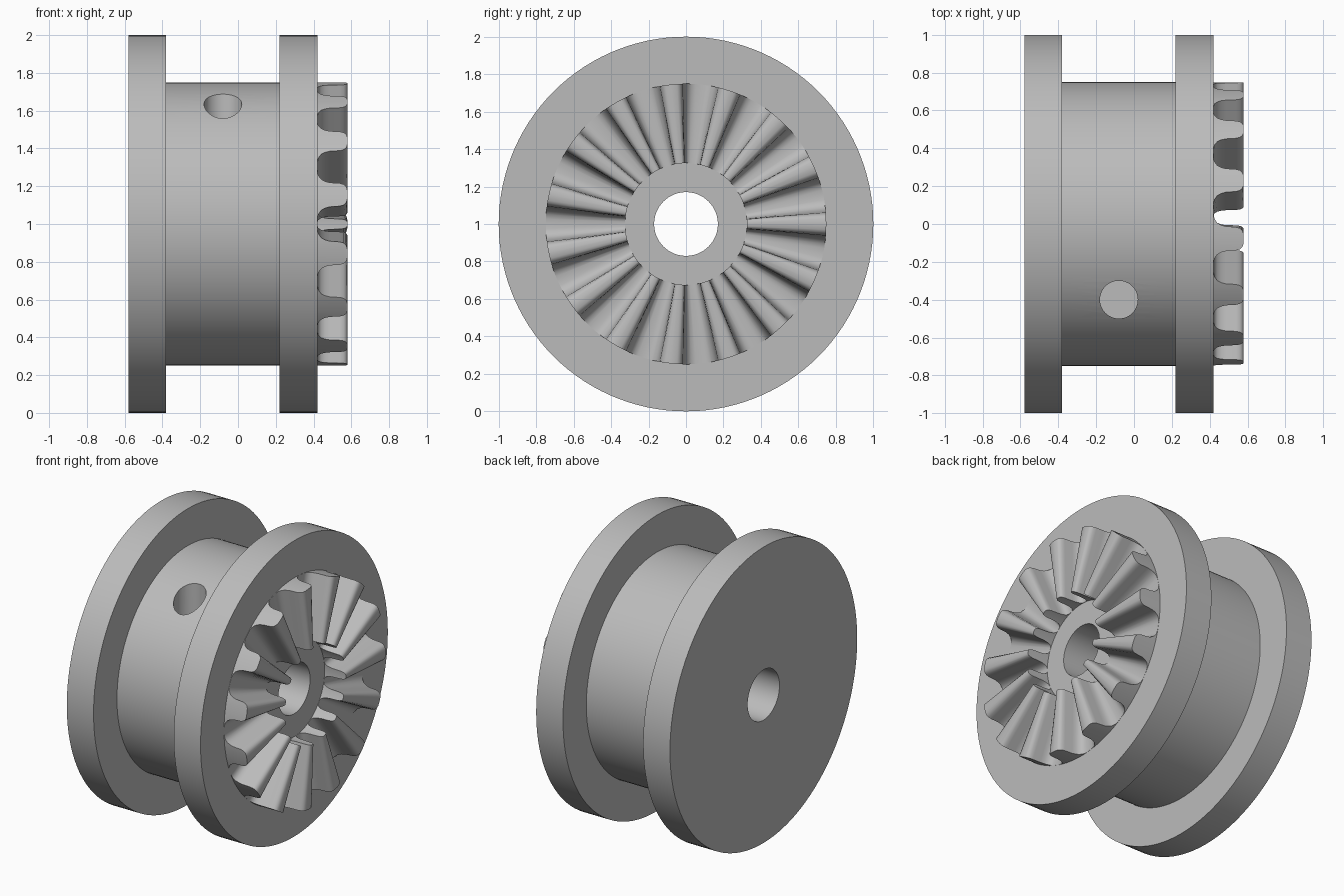
import bpy, bmesh
from math import sin, cos, pi, radians

cube = bpy.data.objects.get("Cube")
if cube:
    bpy.data.objects.remove(cube, do_unlink=True)

metal = bpy.data.materials.new("plain grey")
metal.use_nodes = True
GREY = (0.5, 0.5, 0.5, 1)
metal.diffuse_color = GREY
metal.node_tree.nodes["Principled BSDF"].inputs["Base Color"].default_value = GREY


def ring_mesh(name, sections):
    """Join closed cross-sections around the x axis; each is (angle, [(x, radius), ...])."""
    bm = bmesh.new()
    rings = [[bm.verts.new((x, r * cos(a), 1 + r * sin(a))) for x, r in pts]
             for a, pts in sections]
    for i, ring in enumerate(rings):
        following = rings[(i + 1) % len(rings)]
        for j in range(len(ring)):
            k = (j + 1) % len(ring)
            bm.faces.new((ring[j], ring[k], following[k], following[j]))
    bmesh.ops.recalc_face_normals(bm, faces=bm.faces)
    mesh = bpy.data.meshes.new(name)
    bm.to_mesh(mesh)
    bm.free()
    obj = bpy.data.objects.new(name, mesh)
    bpy.context.collection.objects.link(obj)
    mesh.materials.append(metal)
    return obj


def smooth(obj):
    bpy.ops.object.select_all(action='DESELECT')
    obj.select_set(True)
    bpy.context.view_layer.objects.active = obj
    bpy.ops.object.shade_smooth_by_angle(angle=radians(30))


# Flanged drum with a through bore
BORE, DRUM, FLANGE = 0.17, 0.75, 1.0
profile = [(-0.58, BORE), (-0.58, FLANGE), (-0.38, FLANGE), (-0.38, DRUM),
           (0.22, DRUM), (0.22, FLANGE), (0.42, FLANGE), (0.42, BORE)]
STEPS = 120
drum = ring_mesh("flanged_drum", [(2 * pi * i / STEPS, profile) for i in range(STEPS)])

# Blind vertical hole in the drum
bpy.ops.mesh.primitive_cylinder_add(vertices=48, radius=0.1, depth=0.8, location=(-0.08, -0.4, 1.6))
cutter = bpy.context.object
cutter.name = "hole_cutter"
cutter.data.materials.append(metal)
cutter.hide_render = True
cutter.hide_set(True)
cut = drum.modifiers.new("hole", 'BOOLEAN')
cut.operation = 'DIFFERENCE'
cut.solver = 'EXACT'
cut.object = cutter
bpy.context.view_layer.objects.active = drum
drum.select_set(True)
bpy.ops.object.modifier_apply(modifier=cut.name)
bpy.data.objects.remove(cutter, do_unlink=True)
smooth(drum)

# Radial face teeth: rounded crests and rounded roots, tapering inwards
TEETH, INNER = 15, 0.325
half = [(0.0, 0.58), (0.03, 0.578), (0.045, 0.572), (0.056, 0.56), (0.062, 0.54),
        (0.066, 0.485), (0.073, 0.46), (0.085, 0.44), (0.105, 0.426), (0.13, 0.421)]
tooth = [(-w, x) for w, x in reversed(half[1:])] + half
sections = []
for t in range(TEETH):
    for w, x in tooth:
        angle = 2 * pi * t / TEETH + w / DRUM
        sections.append((angle, [(0.4, INNER), (x, INNER), (x, DRUM - 0.001), (0.4, DRUM - 0.001)]))
smooth(ring_mesh("face_teeth", sections))
